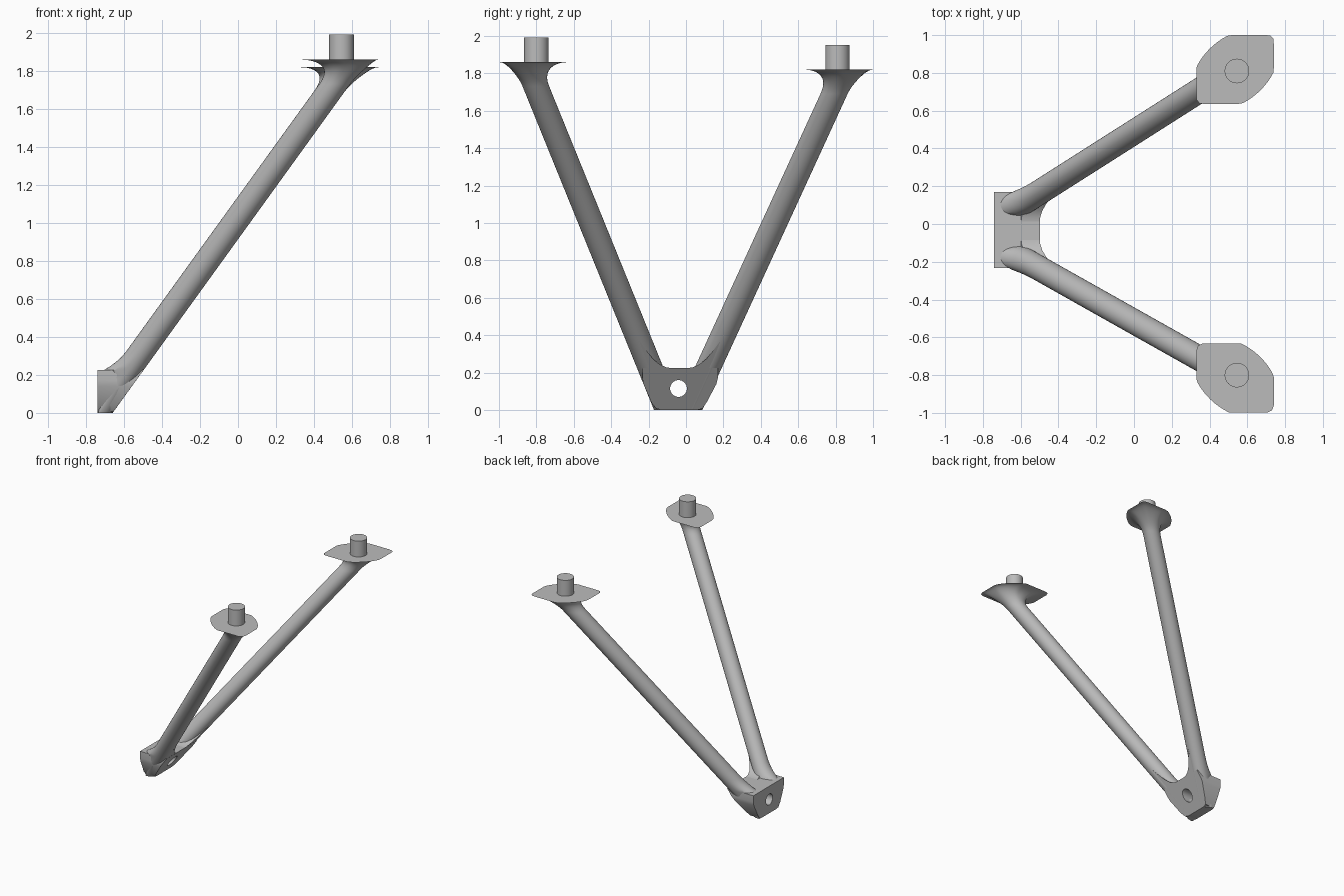
import bpy, bmesh, math
from mathutils import Vector

cube = bpy.data.objects.get("Cube")
if cube:
    bpy.data.objects.remove(cube, do_unlink=True)

GREY = (0.5, 0.5, 0.5, 1)
mat = bpy.data.materials.new("plain_grey")
mat.use_nodes = True
mat.diffuse_color = GREY
mat.node_tree.nodes["Principled BSDF"].inputs["Base Color"].default_value = GREY

SEG = 48
BACK = -0.74          # rear mounting face
RADIUS = 0.066        # tube radius
FLARE = 0.13          # height of the trumpet under each flange


def slope_x(z):
    """Inclined underside shared by the base and the tubes."""
    return -0.66 + 0.722 * z


def loft(name, rings):
    """Closed skin through equal-length rings of points."""
    bm = bmesh.new()
    rows = [[bm.verts.new(p) for p in ring] for ring in rings]
    n = len(rows[0])
    for a, b in zip(rows, rows[1:]):
        for i in range(n):
            j = (i + 1) % n
            bm.faces.new((a[i], a[j], b[j], b[i]))
    bm.faces.new(rows[0])
    bm.faces.new(rows[-1])
    bmesh.ops.recalc_face_normals(bm, faces=bm.faces)
    mesh = bpy.data.meshes.new(name)
    bm.to_mesh(mesh)
    bm.free()
    mesh.materials.append(mat)
    ob = bpy.data.objects.new(name, mesh)
    bpy.context.collection.objects.link(ob)
    return ob


def smooth(ob):
    bpy.ops.object.select_all(action='DESELECT')
    ob.select_set(True)
    bpy.context.view_layer.objects.active = ob
    bpy.ops.object.shade_smooth_by_angle(angle=math.radians(35))


def circle(r, z, cx, cy):
    return [(cx + r * math.cos(t), cy + r * math.sin(t), z)
            for t in (2 * math.pi * i / SEG for i in range(SEG))]


def flange_point(angle, centre, side):
    """Tilted ellipse trimmed to a box, in polar form."""
    a = angle - side * math.radians(40)
    r = 1 / math.hypot(math.cos(a) / 0.26, math.sin(a) / 0.172)
    dx, dy = r * math.cos(angle), r * math.sin(angle)
    k = min(1, 0.205 / max(abs(dx), 1e-6), 0.183 / max(abs(dy), 1e-6))
    return Vector((centre[0] + k * dx, centre[1] + k * dy))


def make_arm(name, low, high, top, centre, side):
    low, high = Vector(low), Vector(high)
    d = (high - low).normalized()
    u = d.cross(Vector((0, 0, 1))).normalized()
    v = d.cross(u)
    levels = [0, 0.06, 0.12, 0.2, 0.225, 0.245, 0.265, 0.29, 0.32, 0.4, 1.0]
    levels += [top - FLARE * (1 - i / 14) ** 1.5 for i in range(15)]
    rings = []
    for z in levels:
        axis = low + d * ((z - low.z) / d.z)
        s = max(0, 1 - (top - z) / FLARE)
        flare = 1 - math.sqrt(max(0, 1 - s * s))
        foot = max(0, 1 - (z - 0.225) / 0.095) ** 2 if z > 0.22 else 0
        ring = []
        for i in range(SEG):
            t = 2 * math.pi * i / SEG
            p = axis + RADIUS * (u * math.cos(t) + v * math.sin(t))
            p -= d * ((p.z - z) / d.z)
            off = p - axis
            # fillet onto the base, then trumpet out to the flange
            p.x -= 0.045 * foot * max(0, -off.x / 0.08)
            q = flange_point(math.atan2(off.y, off.x), centre, side)
            xy = p.xy.lerp(q, flare)
            ring.append((max(xy.x, BACK + 0.004), xy.y, z))
        rings.append(ring)
    return loft(name, rings)


# Tubes with trumpet flanges, and the pins on top
arms = []
for label, side, low, high, top, pin, centre in (
        ("front", -1, (-0.474, -0.25, 0.37), (0.477, -0.785, 1.687), 1.86,
         (0.545, -0.80), (0.535, -0.815)),
        ("back", 1, (-0.474, 0.185, 0.37), (0.477, 0.79, 1.687), 1.82,
         (0.545, 0.81), (0.535, 0.818))):
    arms.append(make_arm(label + "_arm", low, high, top, centre, side))
    smooth(loft(label + "_pin", [circle(0.065, top - 0.005, *pin),
                                 circle(0.065, top + 0.132, *pin)]))

# Wedge-shaped base block
outline = [(-0.13, 0), (-0.16, 0.008), (-0.185, 0.04), (-0.228, 0.14),
           (-0.233, 0.17), (-0.233, 0.225), (0.17, 0.225), (0.17, 0.17),
           (0.163, 0.14), (0.11, 0.04), (0.088, 0.008), (0.06, 0)]
base = loft("base_block", [[(BACK, y, z) for y, z in outline],
                           [(slope_x(z), y, z) for y, z in outline]])

# Curved web in the crotch between the tubes
crotch = [(-0.25, 0.37), (-0.21, 0.315), (-0.175, 0.272), (-0.14, 0.243),
          (-0.105, 0.228), (-0.07, 0.223), (0, 0.223), (0.035, 0.228),
          (0.07, 0.243), (0.107, 0.272), (0.143, 0.315), (0.185, 0.37),
          (0.11, 0.18), (-0.18, 0.18)]
web = loft("crotch_web", [[(slope_x(z) - 0.1, y, z) for y, z in crotch],
                          [(slope_x(z) - 0.001, y, z) for y, z in crotch]])

# Bolt hole through the base
cutter = loft("hole_cutter", [
    [(x, -0.04 + 0.045 * math.cos(t), 0.115 + 0.045 * math.sin(t))
     for t in (2 * math.pi * i / 32 for i in range(32))]
    for x in (-1, -0.3)])
cutter.hide_render = True
for ob in arms + [base]:
    mod = ob.modifiers.new("bolt_hole", 'BOOLEAN')
    mod.object = cutter
    mod.operation = 'DIFFERENCE'
    mod.solver = 'EXACT'
    bpy.context.view_layer.objects.active = ob
    bpy.ops.object.modifier_apply(modifier=mod.name)
bpy.data.objects.remove(cutter, do_unlink=True)

for ob in arms + [base, web]:
    smooth(ob)
